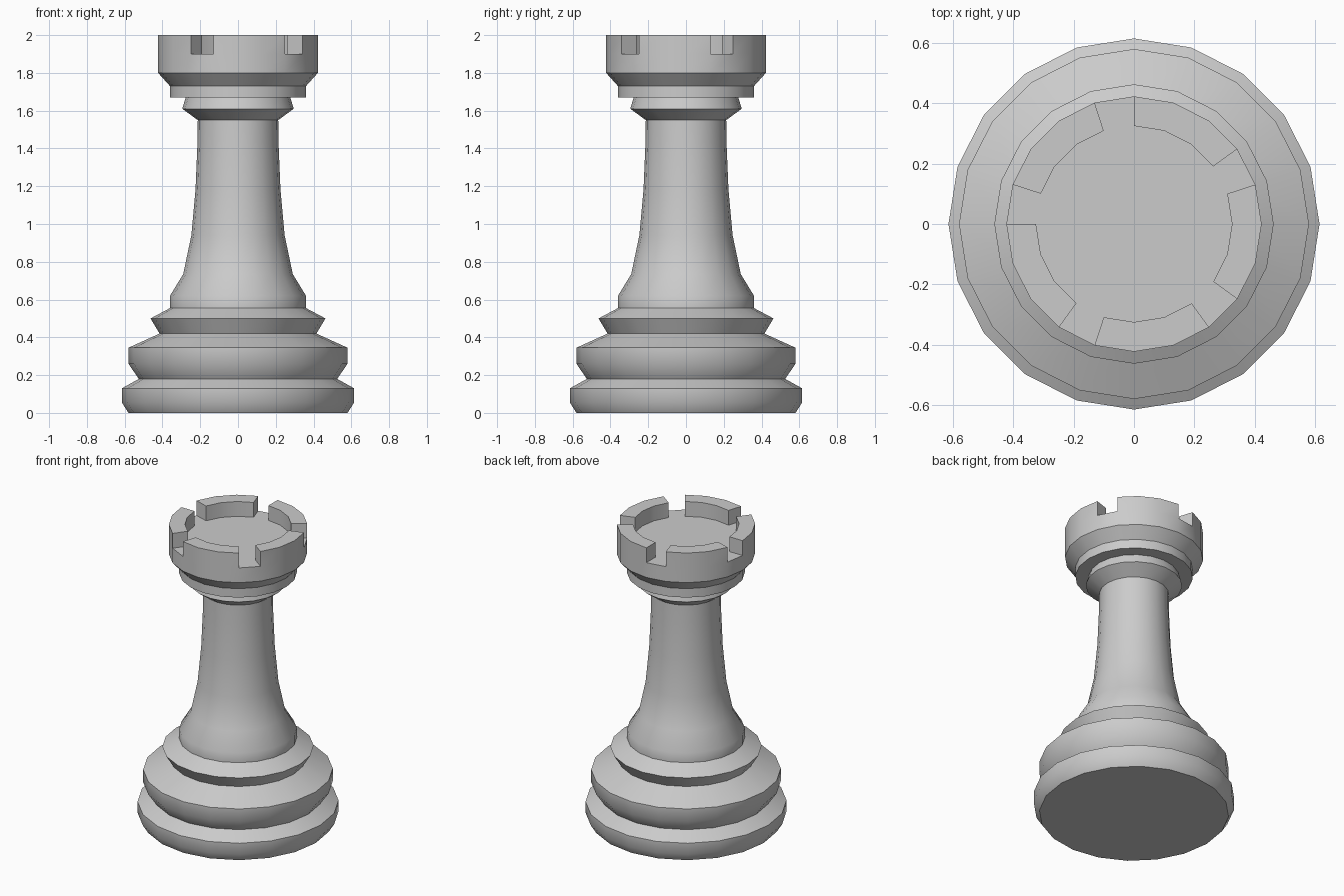
import bpy, bmesh
from math import cos, sin, tau, radians

if "Cube" in bpy.data.objects:
    bpy.data.objects.remove(bpy.data.objects["Cube"])

SIDES = 20

# Turned outline (radius, height) from the foot up to the battlement floor
profile = [
    (0.58, 0.0), (0.615, 0.055), (0.615, 0.13), (0.525, 0.18),
    (0.58, 0.26), (0.58, 0.345), (0.415, 0.42), (0.463, 0.50),
    (0.36, 0.555), (0.36, 0.62), (0.29, 0.735), (0.247, 0.94),
    (0.225, 1.18), (0.215, 1.42), (0.213, 1.55), (0.295, 1.61),
    (0.277, 1.67), (0.36, 1.67), (0.36, 1.73), (0.423, 1.80),
    (0.423, 1.90), (0.325, 1.90),
]

bm = bmesh.new()


def ring(r, z):
    return [bm.verts.new((r * cos(tau * i / SIDES), r * sin(tau * i / SIDES), z))
            for i in range(SIDES)]


# Body: stacked rings joined by quads, capped at foot and floor
rings = [ring(r, z) for r, z in profile]
bands = []
for a, b in zip(rings, rings[1:]):
    bands.append([bm.faces.new((a[i], a[(i + 1) % SIDES], b[(i + 1) % SIDES], b[i]))
                  for i in range(SIDES)])
bm.faces.new(rings[0][::-1])
bm.faces.new(rings[-1])

# Battlements: raise three segments of every four, leaving five gaps
raised = [f for i, f in enumerate(bands[-1]) if (i - 2) % 4 != 3]
new = bmesh.ops.extrude_face_region(bm, geom=raised)["geom"]
bmesh.ops.translate(bm, vec=(0, 0, 0.10),
                    verts=[v for v in new if isinstance(v, bmesh.types.BMVert)])
bmesh.ops.delete(bm, geom=[f for f in raised if f.is_valid], context='FACES')
bmesh.ops.recalc_face_normals(bm, faces=bm.faces)

mesh = bpy.data.meshes.new("rook_body")
bm.to_mesh(mesh)
bm.free()
rook = bpy.data.objects.new("rook_body", mesh)
bpy.context.collection.objects.link(rook)

# Smooth round the sides, crisp at the mouldings
bpy.context.view_layer.objects.active = rook
rook.select_set(True)
bpy.ops.object.shade_smooth_by_angle(angle=radians(35))
